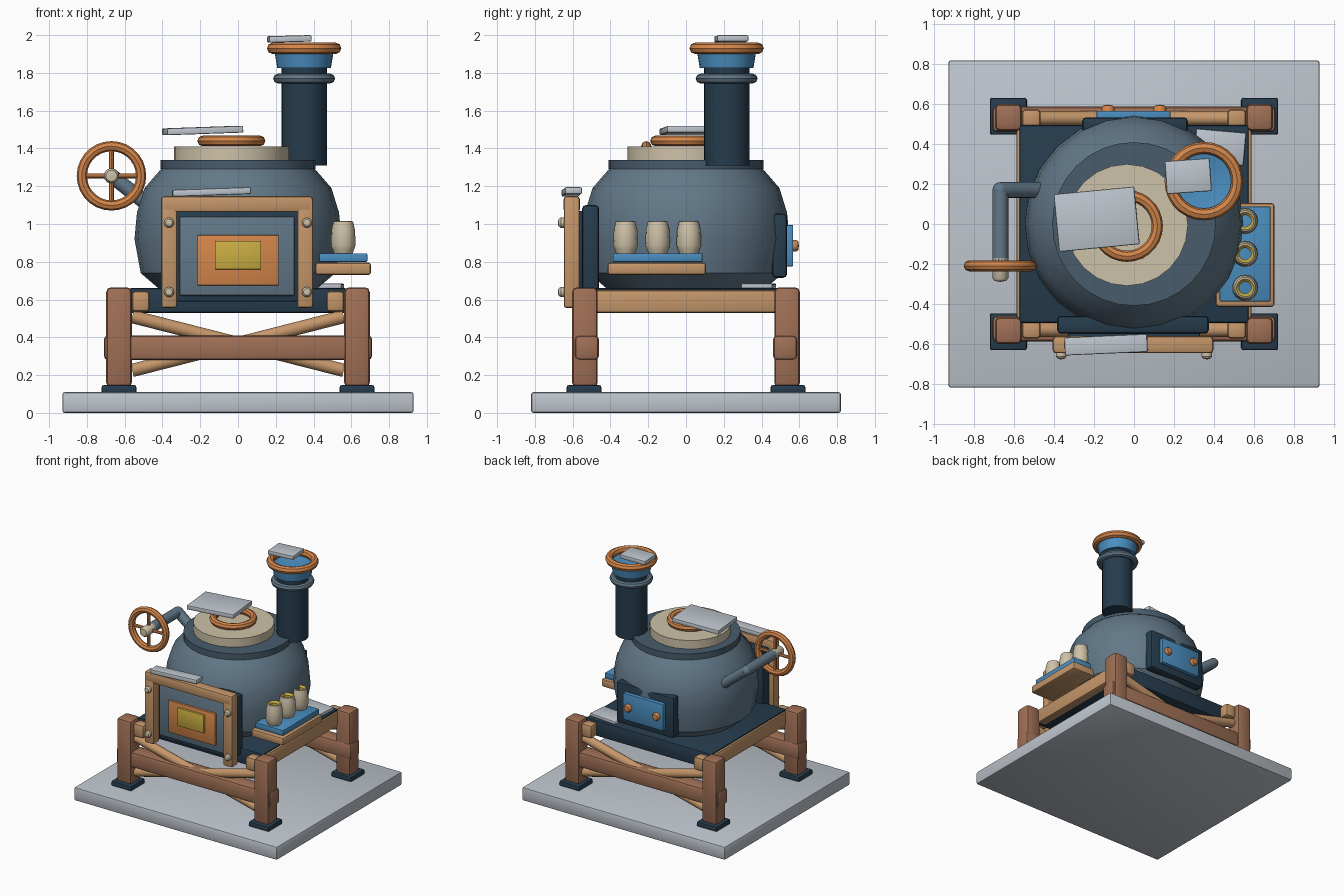
import bpy, bmesh, math
from mathutils import Matrix, Vector

if "Cube" in bpy.data.objects:
    bpy.data.objects.remove(bpy.data.objects["Cube"])

made = []


def material(name, *rgb):
    lin = [((c / 255 + 0.055) / 1.055) ** 2.4 for c in rgb] + [1]
    m = bpy.data.materials.new(name)
    m.use_nodes = True
    m.diffuse_color = lin
    m.node_tree.nodes["Principled BSDF"].inputs["Base Color"].default_value = lin
    return m


GREY = material("pale grey", 190, 197, 205)
NAVY = material("dark navy", 38, 60, 77)
SLATE = material("slate", 98, 120, 136)
DARK = material("deep slate", 72, 92, 108)
TAN = material("tan wood", 196, 150, 106)
BROWN = material("brown wood", 160, 112, 86)
CREAM = material("cream", 206, 194, 168)
ORANGE = material("copper orange", 212, 134, 74)
BLUE = material("bright blue", 74, 142, 192)
YELLOW = material("mustard yellow", 202, 174, 66)


def finish(name, bm, mat, loc=(0, 0, 0), rot=(0, 0, 0)):
    bmesh.ops.recalc_face_normals(bm, faces=bm.faces)
    me = bpy.data.meshes.new(name)
    bm.to_mesh(me)
    bm.free()
    me.materials.append(mat)
    ob = bpy.data.objects.new(name, me)
    ob.location = loc
    ob.rotation_euler = [math.radians(a) for a in rot]
    bpy.context.collection.objects.link(ob)
    made.append(ob)
    return ob


def box(name, mat, loc, size, bevel=0.015, rot=(0, 0, 0)):
    bm = bmesh.new()
    bmesh.ops.create_cube(bm, size=1, matrix=Matrix.Diagonal((*size, 1)))
    if bevel:
        bmesh.ops.bevel(bm, geom=bm.edges[:], offset=bevel, segments=2,
                        profile=0.5, affect='EDGES')
    return finish(name, bm, mat, loc, rot)


def lathe(name, mat, profile, loc=(0, 0, 0), rot=(0, 0, 0), steps=24):
    """Spin (radius, height) points around the local z axis."""
    bm = bmesh.new()
    vs = [bm.verts.new((r, 0, z)) for r, z in profile]
    es = [bm.edges.new(p) for p in zip(vs, vs[1:])]
    bmesh.ops.spin(bm, geom=vs + es, cent=(0, 0, 0), axis=(0, 0, 1),
                   angle=math.tau, steps=steps)
    bmesh.ops.remove_doubles(bm, verts=bm.verts[:], dist=1e-4)
    return finish(name, bm, mat, loc, rot)


def ring(name, mat, loc, major, minor, rot=(0, 0, 0), sides=8):
    turns = [math.tau * i / sides for i in range(sides + 1)]
    profile = [(major + minor * math.cos(a), minor * math.sin(a)) for a in turns]
    return lathe(name, mat, profile, loc, rot, 28)


def rod(name, mat, a, b, radius, steps=14):
    a, b = Vector(a), Vector(b)
    d = b - a
    ob = lathe(name, mat, [(0, 0), (radius, 0), (radius, d.length), (0, d.length)], a, steps=steps)
    ob.rotation_euler = d.to_track_quat('Z', 'Y').to_euler()
    return ob


# Base and timber stand
box("base_slab", GREY, (0, 0, 0.055), (1.86, 1.64, 0.11), 0.012)
for sx in (-1, 1):
    for sy in (-1, 1):
        box("foot_pad", NAVY, (sx * 0.63, sy * 0.54, 0.125), (0.185, 0.185, 0.045), 0.012)
        box("leg", BROWN, (sx * 0.63, sy * 0.535, 0.4), (0.135, 0.135, 0.53), 0.025)
        box("corner_block", TAN, (sx * 0.515, sy * 0.53, 0.59), (0.095, 0.09, 0.11), 0.02)
    box("side_rail", TAN, (sx * 0.55, 0, 0.59), (0.08, 0.95, 0.12))
for sy in (-1, 1):
    box("cross_beam", BROWN, (0, sy * 0.525, 0.345), (1.42, 0.128, 0.13), 0.022)
    for sx in (-1, 1):
        rod("diagonal_brace", TAN, (-sx * 0.56, sy * 0.53, 0.51),
            (sx * 0.56, sy * 0.53, 0.225), 0.036)
box("platform", NAVY, (0, 0, 0.595), (1.15, 0.99, 0.13), 0.01)

# Rounded boiler body, collar and lid
lathe("body", SLATE, [(0, 0.63), (0.41, 0.65), (0.515, 0.74), (0.548, 0.92), (0.535, 1.06),
                      (0.495, 1.19), (0.4, 1.3), (0, 1.32)])
lathe("collar", DARK, [(0, 1.29), (0.41, 1.29), (0.41, 1.34), (0, 1.34)], steps=32)
lathe("lid", CREAM, [(0, 1.33), (0.305, 1.33), (0.305, 1.41), (0, 1.41)], (-0.035, -0.005, 0))
ring("lid_ring", ORANGE, (-0.035, -0.01, 1.44), 0.152, 0.028)

# Loose pale plates
box("lid_plate", GREY, (-0.187, 0.024, 1.495), (0.405, 0.29, 0.036), 0.007, (0, -2, 5.5))
box("door_plate", GREY, (-0.14, -0.605, 1.17), (0.415, 0.09, 0.036), 0.007, (0, -2, 2.5))
box("platform_plate", GREY, (0.43, 0.385, 0.672), (0.25, 0.165, 0.025), 0.006, (0, 0, -5))
box("chimney_plate", GREY, (0.272, 0.24, 1.98), (0.225, 0.165, 0.034), 0.007, (0, -1.5, 4))

# Chimney
cx, cy = 0.35, 0.215
rod("chimney", NAVY, (cx, cy, 1.31), (cx, cy, 1.83), 0.12, 24)
ring("chimney_band", SLATE, (cx, cy, 1.77), 0.138, 0.026)
lathe("chimney_funnel", BLUE, [(0, 1.825), (0.142, 1.825), (0.156, 1.91), (0.14, 1.91),
                               (0, 1.84)], (cx, cy, 0))
ring("chimney_rim", ORANGE, (cx, cy, 1.93), 0.167, 0.03)

# Hand wheel on a bent pipe
wx, wy, wz = -0.67, -0.21, 1.255
elbow = (wx, 0.17, wz)
rod("pipe_outer", SLATE, elbow, (wx, wy + 0.02, wz), 0.04)
rod("pipe_inner", SLATE, elbow, (-0.46, 0.17, 1.09), 0.04)
arc = [(0.04 * math.sin(math.pi * i / 8), -0.04 * math.cos(math.pi * i / 8)) for i in range(9)]
lathe("pipe_elbow", SLATE, arc, elbow, steps=14)
ring("wheel_rim", ORANGE, (wx, wy, wz), 0.157, 0.027, (90, 0, 0))
rod("wheel_spoke", ORANGE, (wx - 0.155, wy, wz), (wx + 0.155, wy, wz), 0.013, 8)
rod("wheel_spoke", ORANGE, (wx, wy, wz - 0.155), (wx, wy, wz + 0.155), 0.013, 8)
lathe("wheel_hub", CREAM, [(0, -0.04), (0.04, -0.04), (0.04, 0.06), (0.03, 0.075), (0, 0.08)],
      (wx, wy, wz), (90, 0, 0), 16)

# Front furnace door
box("door_backing", NAVY, (-0.005, -0.505, 0.85), (0.76, 0.09, 0.5), 0.02)
box("door_surround", NAVY, (0, -0.555, 0.83), (0.66, 0.04, 0.48), 0.005)
box("door_panel", SLATE, (-0.005, -0.57, 0.83), (0.61, 0.04, 0.42), 0.01)
box("door_window_frame", ORANGE, (0, -0.592, 0.808), (0.43, 0.03, 0.265), 0.005)
box("door_window", YELLOW, (0, -0.608, 0.835), (0.245, 0.03, 0.15), 0.004)
box("door_frame_top", TAN, (-0.005, -0.605, 1.105), (0.8, 0.085, 0.085))
for sx in (-1, 1):
    box("door_frame_post", TAN, (sx * 0.36 - 0.005, -0.605, 0.85), (0.085, 0.084, 0.59))
    for z in (0.64, 1.007):
        lathe("rivet", CREAM, [(0.027, 0), (0.027, 0.018), (0.018, 0.03), (0, 0.034)],
              (sx * 0.365, -0.645, z), (90, 0, 0), 12)

# Side shelf with three open pots
box("shelf", TAN, (0.557, -0.155, 0.763), (0.295, 0.52, 0.066))
box("shelf_top", BLUE, (0.557, -0.15, 0.822), (0.255, 0.475, 0.046), 0.006)
for y in (-0.32, -0.15, 0.015):
    pot = lathe("pot", CREAM, [(0.035, 0.84), (0.05, 0.845), (0.058, 0.865), (0.066, 0.89), (0.062, 0.97),
                               (0.052, 1.012), (0.044, 1.015), (0.03, 1.0), (0.03, 0.84)],
                (0.557, y, 0), steps=16)
    # Mustard lining inside the mouth
    pot.data.materials.append(YELLOW)
    for f in pot.data.polygons:
        if math.hypot(f.center.x, f.center.y) < 0.04 and f.center.z > 0.9:
            f.material_index = 1

# Rear control panel
box("rear_backing", NAVY, (0.005, 0.495, 0.885), (0.53, 0.08, 0.34), 0.02)
box("rear_plate", BLUE, (-0.003, 0.545, 0.885), (0.37, 0.045, 0.22), 0.006)
for x in (-0.13, 0.13):
    lathe("rear_knob", ORANGE, [(0.032, 0), (0.032, 0.02), (0.024, 0.032), (0, 0.036)],
          (x, 0.562, 0.885), (-90, 0, 0), 14)

# Smooth the curved surfaces, keep real edges crisp
bpy.ops.object.select_all(action='DESELECT')
for ob in made:
    ob.select_set(True)
bpy.context.view_layer.objects.active = made[0]
bpy.ops.object.shade_smooth_by_angle(angle=math.radians(35))
